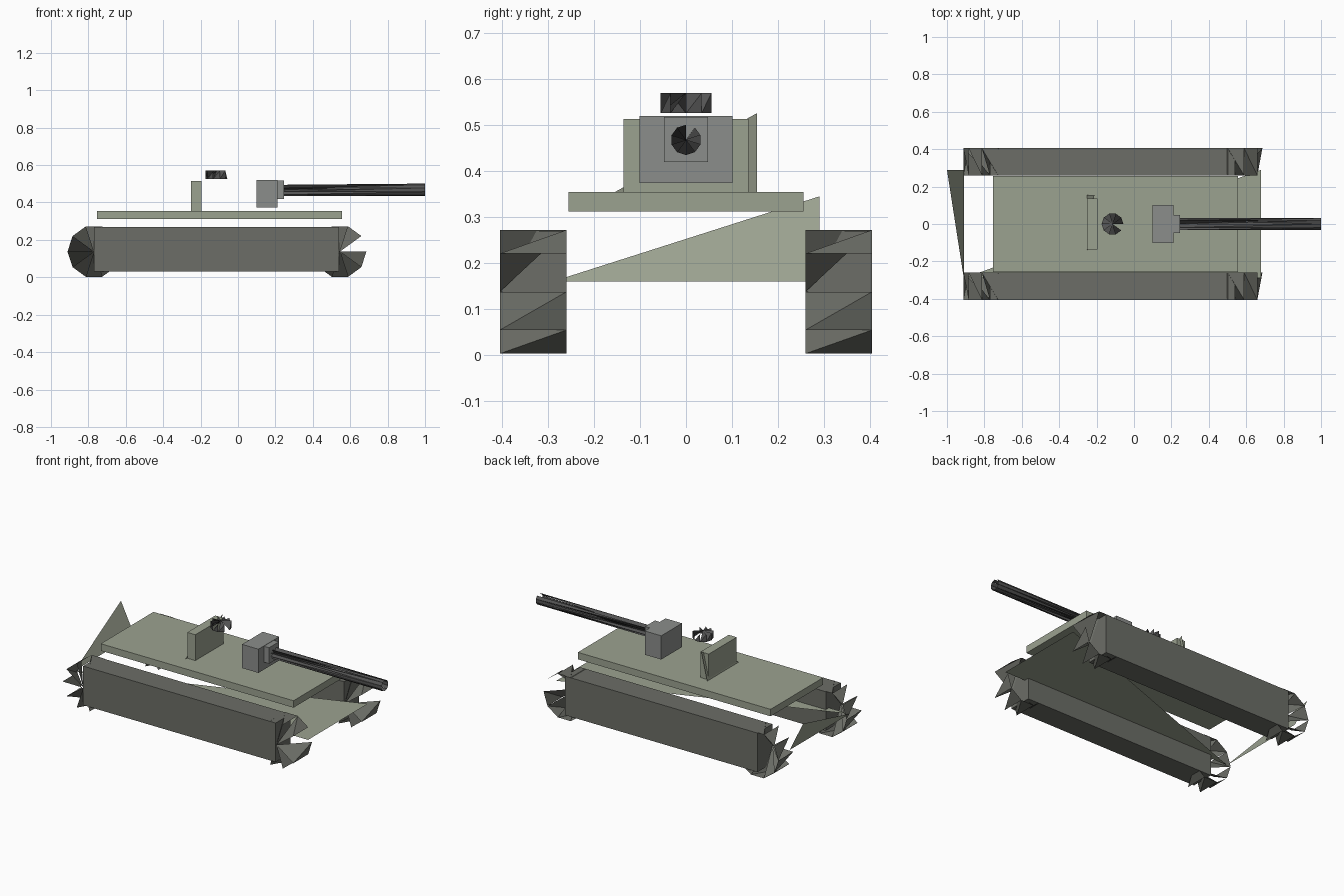
import bpy
import math
from mathutils import Vector

if "Cube" in bpy.data.objects:
    bpy.data.objects.remove(bpy.data.objects["Cube"])


def material(name, rgb):
    m = bpy.data.materials.new(name)
    m.diffuse_color = (*rgb, 1)
    m.use_nodes = True
    m.node_tree.nodes["Principled BSDF"].inputs["Base Color"].default_value = m.diffuse_color
    return m


GREEN = material("hull_green", (0.33, 0.36, 0.28))
TRACK = material("track_dark", (0.15, 0.155, 0.135))
METAL = material("mount_grey", (0.26, 0.27, 0.26))
DARK = material("barrel_dark", (0.09, 0.09, 0.09))


def mesh_object(name, verts, faces, mat):
    me = bpy.data.meshes.new(name)
    me.from_pydata([tuple(v) for v in verts], [], faces)
    me.materials.append(mat)
    ob = bpy.data.objects.new(name, me)
    bpy.context.collection.objects.link(ob)
    return ob


def box(name, xs, ys, zs, mat):
    verts = [(x, y, z) for x in xs for y in ys for z in zs]
    faces = [(0, 1, 3, 2), (4, 6, 7, 5), (0, 4, 5, 1),
             (2, 3, 7, 6), (0, 2, 6, 4), (1, 5, 7, 3)]
    return mesh_object(name, verts, faces, mat)


def bladed_drum(name, start, end, u, v, radius, mat, n=10):
    """Open drum: half-quads round the side and tilted blades from the hub."""
    start, end = Vector(start), Vector(end)
    verts = [start]
    for centre in (start, end):
        for i in range(n):
            a = math.tau * i / n
            verts.append(centre + radius * (Vector(u) * math.cos(a) + Vector(v) * math.sin(a)))
    faces = []
    for i in range(1, n):          # the first segment stays open
        j = (i + 1) % n
        faces.append((1 + i, 1 + n + i, 1 + n + j))
        faces.append((0, 1 + i, 1 + n + j))
    return mesh_object(name, verts, faces, mat)


X, Y, Z = (1, 0, 0), (0, 1, 0), (0, 0, 1)

# Running gear: a track block with a drum at each end, on both sides
for side, y0, y1 in (("right", -0.405, -0.26), ("left", 0.26, 0.405)):
    box(side + "_track", (-0.77, 0.54), (y0, y1), (0.03, 0.27), TRACK)
    for end, x in (("rear", -0.77), ("front", 0.545)):
        bladed_drum(f"{side}_{end}_wheel", (x, y0, 0.1375), (x, y1, 0.1375),
                    X, Z, 0.1415, TRACK)

# Lower hull: triangular floor and sloped rear sheet
mesh_object("hull_floor_and_rear",
            [(0.68, -0.29, 0.16), (0.68, 0.29, 0.16), (-0.91, -0.29, 0.16),
             (-0.91, 0.29, 0.16), (-1.0, 0.29, 0.345)],
            [(0, 2, 1), (2, 4, 3)], GREEN)

# Deck plate
box("deck", (-0.755, 0.557), (-0.256, 0.256), (0.312, 0.355), GREEN)

# Turret rear block with its sloped sheet
box("turret_rear", (-0.25, -0.195), (-0.136, 0.136), (0.355, 0.514), GREEN)
mesh_object("turret_rear_sheet",
            [(-0.252, -0.154, 0.355), (-0.252, 0.154, 0.355), (-0.212, 0.154, 0.526)],
            [(0, 1, 2)], GREEN)

# Hatch
bladed_drum("hatch", (-0.115, 0, 0.57), (-0.115, 0, 0.526), X, (0, -1, 0), 0.058, DARK)

# Gun mount and barrel
box("gun_mount", (0.098, 0.21), (-0.101, 0.101), (0.374, 0.52), METAL)
box("barrel_collar", (0.21, 0.245), (-0.048, 0.048), (0.42, 0.518), METAL)
bladed_drum("barrel", (0.245, 0, 0.468), (1.0, 0, 0.468), Z, Y, 0.033, DARK)
